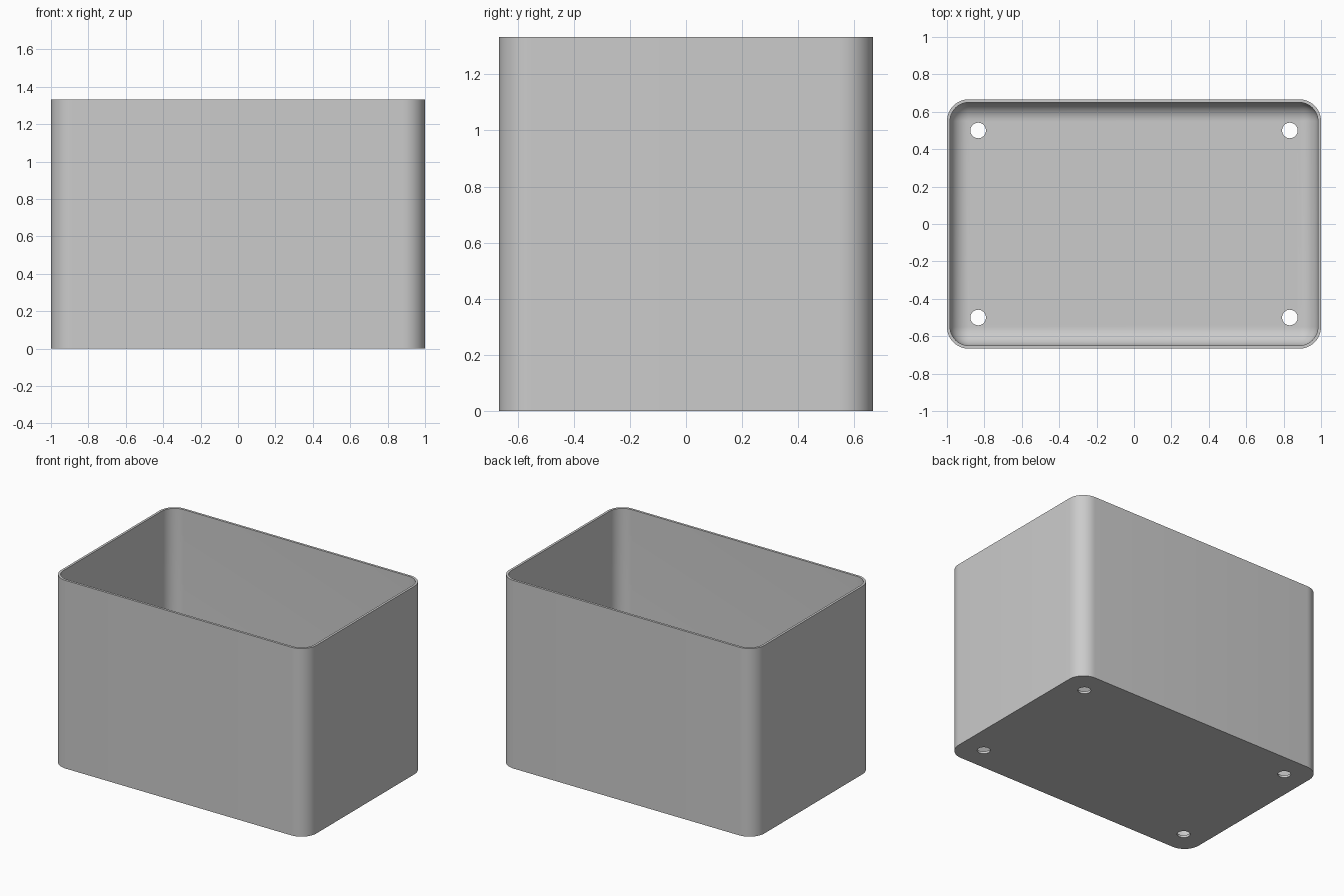
import bpy, bmesh, math

cube = bpy.data.objects.get("Cube")
if cube:
    bpy.data.objects.remove(cube, do_unlink=True)

LENGTH, DEPTH, HEIGHT = 2.0, 4 / 3, 4 / 3
WALL = 1 / 60
RADIUS = 7 / 60
FILLET = RADIUS - WALL
STEPS = 12

grey = bpy.data.materials.new("light grey plastic")
grey.use_nodes = True
colour = (0.6, 0.6, 0.6, 1)
grey.diffuse_color = colour
grey.node_tree.nodes["Principled BSDF"].inputs["Base Color"].default_value = colour


def rounded_loop(bm, inset, z):
    """Rounded rectangle of vertices, moved inwards by inset."""
    r = max(RADIUS - inset, 0)
    verts = []
    for corner, (sx, sy) in enumerate([(1, 1), (-1, 1), (-1, -1), (1, -1)]):
        cx = sx * (LENGTH / 2 - RADIUS)
        cy = sy * (DEPTH / 2 - RADIUS)
        for i in range(STEPS + 1):
            a = (corner + i / STEPS) * math.pi / 2
            verts.append(bm.verts.new((cx + r * math.cos(a), cy + r * math.sin(a), z)))
    return verts


# Wall section: outside, rim, inside, then the fillet down to the floor
section = [(0, 0), (0, HEIGHT), (WALL, HEIGHT)]
for i in range(STEPS + 1):
    a = i / STEPS * math.pi / 2
    section.append((WALL + FILLET * (1 - math.cos(a)),
                    WALL + FILLET * (1 - math.sin(a))))

bm = bmesh.new()
loops = [rounded_loop(bm, inset, z) for inset, z in section]
for low, high in zip(loops, loops[1:]):
    for i in range(len(low)):
        j = (i + 1) % len(low)
        bm.faces.new((low[i], low[j], high[j], high[i]))
bm.faces.new(loops[0][::-1])
bm.faces.new(loops[-1])
bmesh.ops.remove_doubles(bm, verts=bm.verts, dist=0.0001)
bmesh.ops.recalc_face_normals(bm, faces=bm.faces)
mesh = bpy.data.meshes.new("open_box")
bm.to_mesh(mesh)
bm.free()
mesh.materials.append(grey)
box = bpy.data.objects.new("open_box", mesh)
bpy.context.collection.objects.link(box)

# Four drain holes through the floor
bm = bmesh.new()
for sx in (-1, 1):
    for sy in (-1, 1):
        made = bmesh.ops.create_cone(bm, cap_ends=True, segments=32, radius1=1 / 24,
                                     radius2=1 / 24, depth=0.2)
        bmesh.ops.translate(bm, verts=made["verts"], vec=(sx * 5 / 6, sy * 0.5, 0))
cut_mesh = bpy.data.meshes.new("hole_cutter")
bm.to_mesh(cut_mesh)
bm.free()
cut_mesh.materials.append(grey)
cutter = bpy.data.objects.new("hole_cutter", cut_mesh)
bpy.context.collection.objects.link(cutter)

cut = box.modifiers.new("drain_holes", "BOOLEAN")
cut.operation = "DIFFERENCE"
cut.solver = "EXACT"
cut.object = cutter

bpy.ops.object.select_all(action="DESELECT")
box.select_set(True)
bpy.context.view_layer.objects.active = box
bpy.ops.object.modifier_apply(modifier=cut.name)
bpy.data.objects.remove(cutter, do_unlink=True)
bpy.ops.object.shade_smooth_by_angle(angle=math.radians(30))
